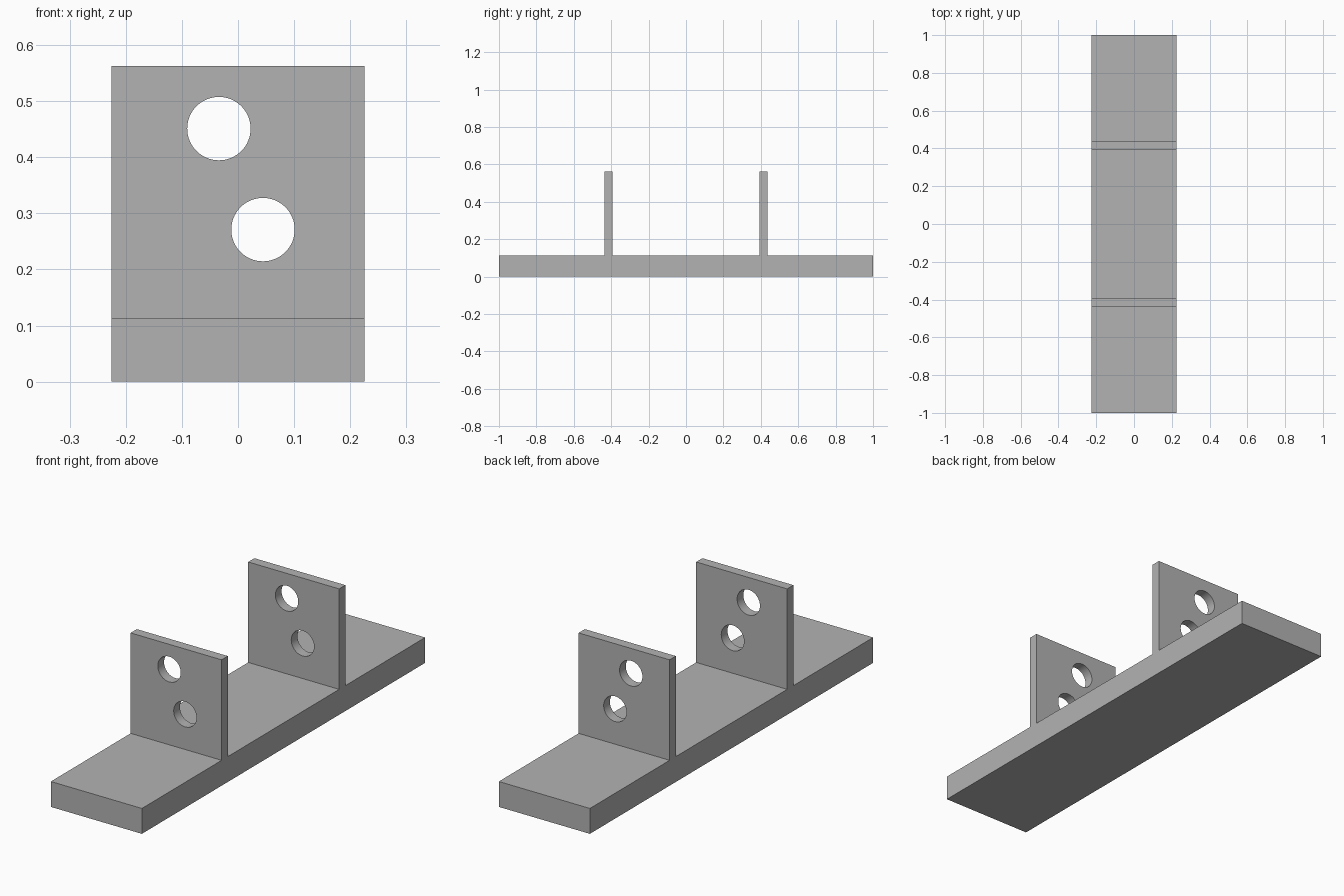
import bpy

default = bpy.data.objects.get("Cube")
if default:
    bpy.data.objects.remove(default, do_unlink=True)

WIDTH, BASE_H, TOP = 0.45, 0.1135, 0.5625
PLATE_Y, PLATE_T = 0.415, 0.044
HOLE_R = 0.0565
HOLES = [(-0.034, 0.451), (0.0445, 0.271)]  # x, z

grey = bpy.data.materials.new("grey")
grey.use_nodes = True
colour = (0.45, 0.45, 0.45, 1)
grey.diffuse_color = colour
grey.node_tree.nodes["Principled BSDF"].inputs["Base Color"].default_value = colour


def box(name, size, centre):
    bpy.ops.mesh.primitive_cube_add(size=1, location=centre)
    obj = bpy.context.object
    obj.name = name
    obj.scale = size
    bpy.ops.object.transform_apply(location=False, rotation=False, scale=True)
    obj.data.materials.append(grey)
    return obj


def drill(obj, x, y, z):
    bpy.ops.mesh.primitive_cylinder_add(vertices=64, radius=HOLE_R, depth=0.2,
                                        location=(x, y, z), rotation=(1.5707963, 0, 0))
    cutter = bpy.context.object
    cutter.data.materials.append(grey)
    mod = obj.modifiers.new("hole", "BOOLEAN")
    mod.operation, mod.solver, mod.object = "DIFFERENCE", "EXACT", cutter
    bpy.context.view_layer.objects.active = obj
    bpy.ops.object.modifier_apply(modifier=mod.name)
    bpy.data.objects.remove(cutter, do_unlink=True)


# Long flat base
box("base", (WIDTH, 2, BASE_H), (0, 0, BASE_H / 2))

# Two upright plates, each with two round holes
for name, side in (("front_plate", -1), ("back_plate", 1)):
    y = side * PLATE_Y
    plate = box(name, (WIDTH, PLATE_T, TOP - BASE_H), (0, y, (TOP + BASE_H) / 2))
    for x, z in HOLES:
        drill(plate, x, y, z)
    bpy.ops.object.select_all(action="DESELECT")
    plate.select_set(True)
    bpy.context.view_layer.objects.active = plate
    bpy.ops.object.shade_smooth_by_angle()
